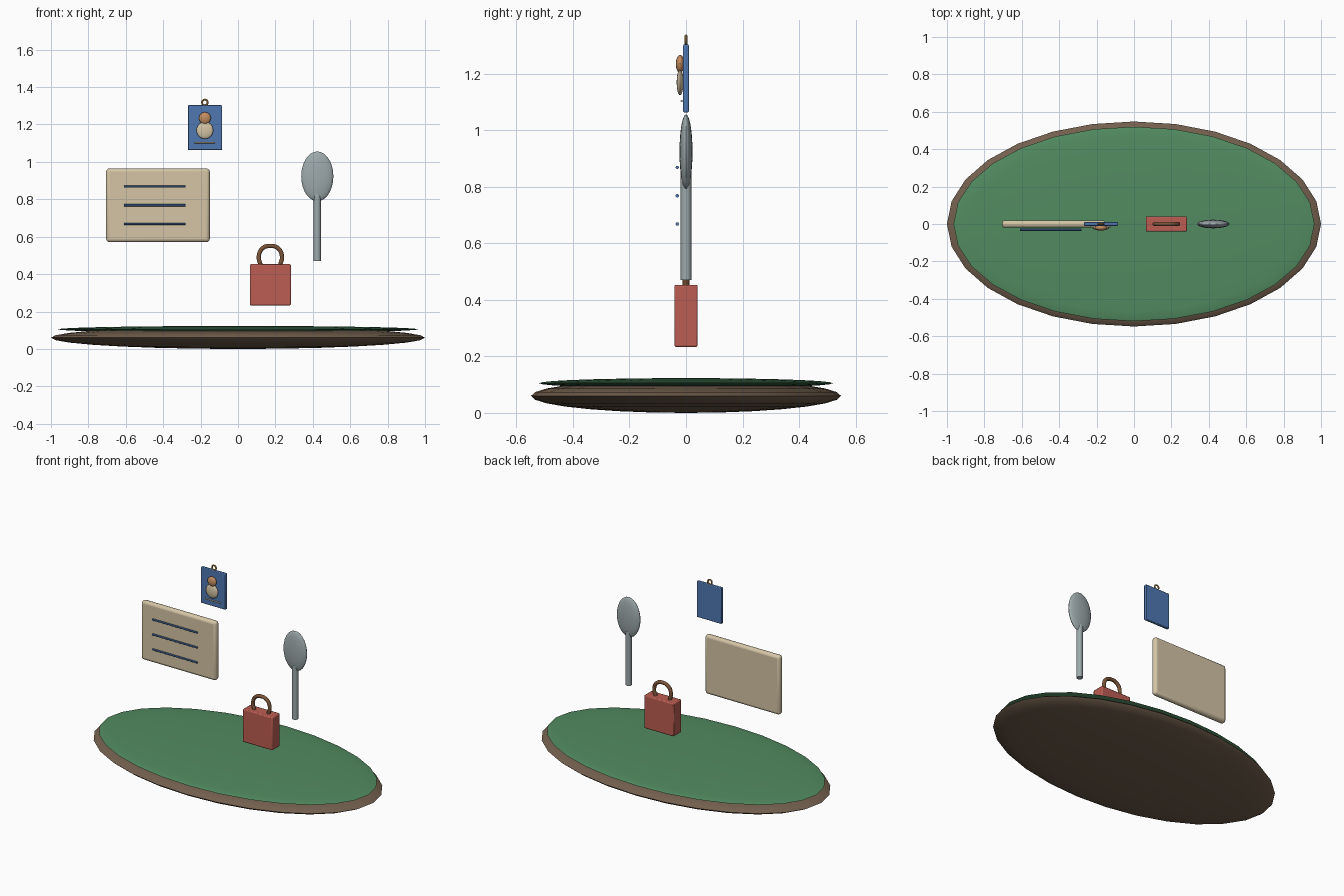
import bpy
from math import pi, radians

if "Cube" in bpy.data.objects:
    bpy.data.objects.remove(bpy.data.objects["Cube"])

MATS = {}


def paint(obj, key):
    colors = {"brown": (0.17, 0.115, 0.075), "green": (0.085, 0.26, 0.12),
              "cream": (0.66, 0.56, 0.38), "blue": (0.08, 0.19, 0.45),
              "red": (0.50, 0.11, 0.085), "leather": (0.20, 0.09, 0.04),
              "skin": (0.55, 0.27, 0.12), "brass": (0.50, 0.30, 0.08),
              "steel": (0.34, 0.40, 0.41)}
    if key not in MATS:
        MATS[key] = bpy.data.materials.new(key)
        MATS[key].diffuse_color = (*colors[key], 1)
    obj.data.materials.append(MATS[key])


def finish(name, key, smooth=True):
    obj = bpy.context.object
    obj.name = name
    bpy.ops.object.transform_apply(location=False, rotation=True, scale=True)
    if smooth:
        bpy.ops.object.shade_smooth_by_angle(angle=radians(35))
    paint(obj, key)
    return obj


def ellipsoid(name, loc, radii, key, seg=28, rings=14):
    bpy.ops.mesh.primitive_uv_sphere_add(segments=seg, ring_count=rings, radius=1, location=loc)
    bpy.context.object.scale = radii
    return finish(name, key)


def box(name, loc, size, key, bevel, seg=3):
    bpy.ops.mesh.primitive_cube_add(size=1, location=loc)
    bpy.context.object.scale = size
    obj = finish(name, key, False)
    mod = obj.modifiers.new("bevel", "BEVEL")
    mod.width = bevel
    mod.segments = seg
    bpy.ops.object.shade_smooth_by_angle(angle=radians(35))
    return obj


def rod(name, loc, radius, length, key, along_x=False, sides=16):
    bpy.ops.mesh.primitive_cylinder_add(vertices=sides, radius=radius, depth=length, location=loc,
                                        rotation=(0, pi / 2 if along_x else 0, 0))
    return finish(name, key)


# Oval base with a green top
ellipsoid("base", (0, 0, 0.06), (1.0, 0.548, 0.06), "brown")
ellipsoid("green_top", (0, 0, 0.105), (0.965, 0.52, 0.018), "green")

# Note sheet with three ruled lines
box("note_sheet", (-0.428, 0, 0.768), (0.554, 0.04, 0.394), "cream", 0.017)
for i in range(3):
    rod(f"note_line_{i + 1}", (-0.445, -0.031, 0.868 - 0.1 * i), 0.006, 0.33, "blue", True, 10)

# Hanging badge with a simple portrait
BX = -0.177
box("badge_card", (BX, 0, 1.183), (0.182, 0.02, 0.24), "blue", 0.004, 2)
ellipsoid("portrait_head", (BX, -0.021, 1.234), (0.032, 0.015, 0.032), "skin", 20, 12)
ellipsoid("portrait_body", (BX, -0.021, 1.169), (0.045, 0.012, 0.046), "cream", 20, 12)
rod("badge_line", (BX, -0.015, 1.103), 0.004, 0.11, "cream", True, 8)
bpy.ops.mesh.primitive_torus_add(major_segments=24, minor_segments=8, major_radius=0.015,
                                 minor_radius=0.005, location=(BX, 0, 1.318), rotation=(pi / 2, 0, 0))
finish("badge_ring", "brass")

# Spoon
ellipsoid("spoon_bowl", (0.424, 0, 0.923), (0.086, 0.023, 0.133), "steel")
rod("spoon_handle", (0.424, 0, 0.65), 0.019, 0.36, "steel")

# Bag with a looped handle
box("bag", (0.173, 0, 0.343), (0.22, 0.082, 0.22), "red", 0.006, 2)
curve = bpy.data.curves.new("bag_handle", "CURVE")
curve.dimensions = "3D"
curve.bevel_depth = 0.012
curve.bevel_resolution = 3
curve.resolution_u = 6
curve.use_fill_caps = True
path = [(-0.052, 0.447), (-0.062, 0.495), (-0.042, 0.538), (0, 0.551),
        (0.042, 0.538), (0.062, 0.495), (0.052, 0.447)]
spline = curve.splines.new("BEZIER")
spline.bezier_points.add(len(path) - 1)
for point, (x, z) in zip(spline.bezier_points, path):
    point.co = (0.173 + x, 0, z)
    point.handle_left_type = point.handle_right_type = "AUTO"
handle = bpy.data.objects.new("bag_handle", curve)
bpy.context.collection.objects.link(handle)
paint(handle, "leather")

for m in bpy.data.materials:
    if m.users and not m.is_grease_pencil:
        m.use_nodes = True
        m.node_tree.nodes["Principled BSDF"].inputs["Base Color"].default_value = m.diffuse_color
